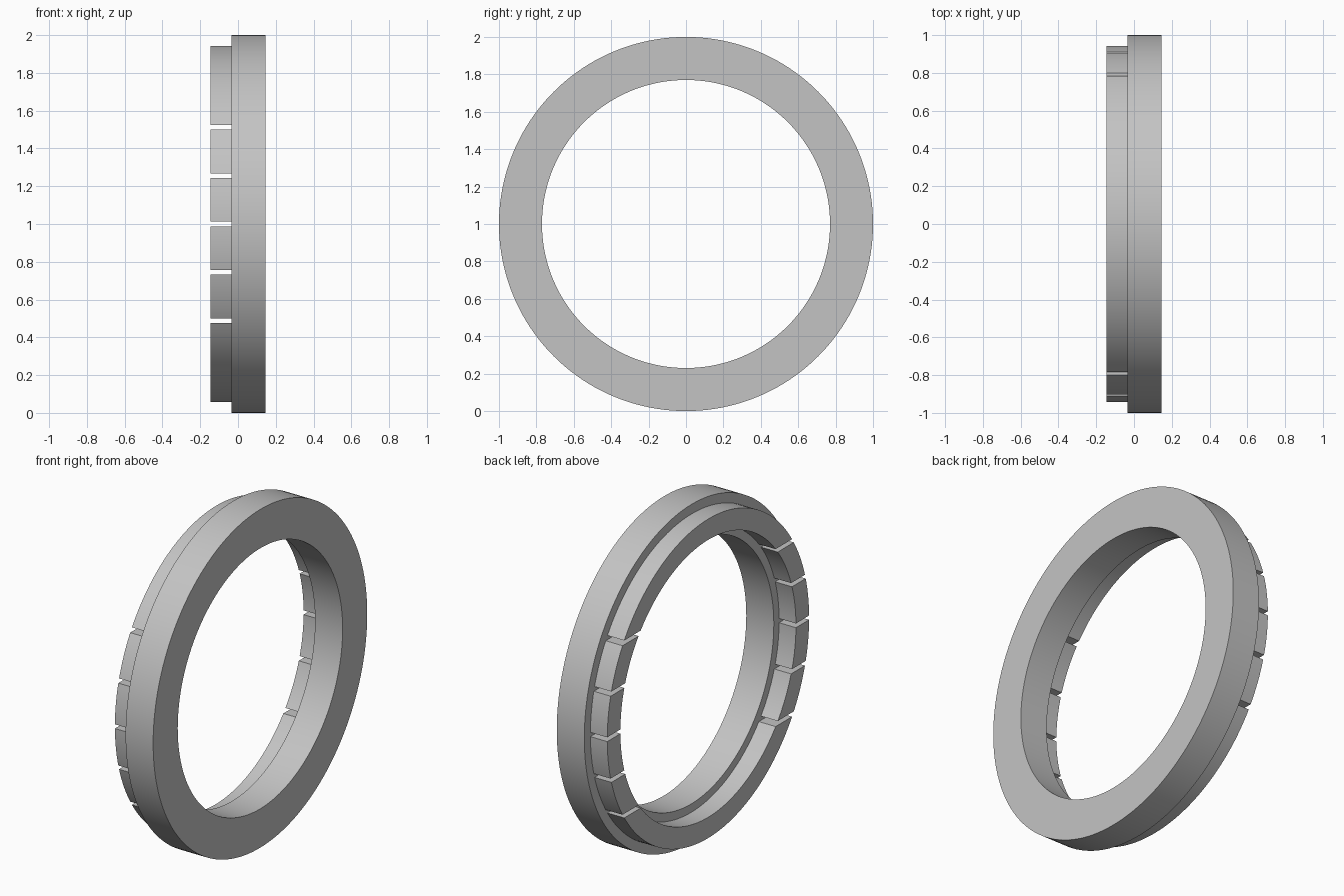
import bpy, bmesh, math
from mathutils import Matrix, Vector

cube = bpy.data.objects.get("Cube")
if cube:
    bpy.data.objects.remove(cube, do_unlink=True)

SEGMENTS = 160
CENTRE_Z = 1.0

grey = bpy.data.materials.new("plain grey")
grey.use_nodes = True
grey.diffuse_color = (0.55, 0.55, 0.55, 1)
grey.node_tree.nodes["Principled BSDF"].inputs["Base Color"].default_value = grey.diffuse_color


def add_object(name, bm):
    bmesh.ops.recalc_face_normals(bm, faces=bm.faces)
    mesh = bpy.data.meshes.new(name)
    bm.to_mesh(mesh)
    bm.free()
    mesh.materials.append(grey)
    obj = bpy.data.objects.new(name, mesh)
    bpy.context.collection.objects.link(obj)
    return obj


def ring(name, x0, x1, inner, outer):
    """Rectangular profile spun around the x axis."""
    bm = bmesh.new()
    corners = [(x0, inner), (x1, inner), (x1, outer), (x0, outer)]
    verts = [bm.verts.new((x, 0, CENTRE_Z + r)) for x, r in corners]
    edges = [bm.edges.new((verts[i], verts[(i + 1) % 4])) for i in range(4)]
    bmesh.ops.spin(bm, geom=verts + edges, cent=(0, 0, CENTRE_Z), axis=(1, 0, 0),
                   angle=math.tau, steps=SEGMENTS, use_merge=True)
    bmesh.ops.remove_doubles(bm, verts=bm.verts, dist=1e-5)
    return add_object(name, bm)


def smooth(obj):
    bpy.ops.object.select_all(action="DESELECT")
    obj.select_set(True)
    bpy.context.view_layer.objects.active = obj
    bpy.ops.object.shade_smooth_by_angle(angle=math.radians(30))


# Wide main ring and the narrower collar beside it
main_ring = ring("main_ring", -0.035, 0.145, 0.77, 1.0)
collar = ring("slotted_collar", -0.145, -0.035, 0.82, 0.943)

# Five level slots running straight through the collar
bm = bmesh.new()
for i in range(-2, 3):
    place = Matrix.Translation((-0.09, 0, CENTRE_Z + i * 0.256))
    bmesh.ops.create_cube(bm, size=1, matrix=place @ Matrix.Diagonal((0.3, 2.4, 0.025, 1)))
cutter = add_object("slot_cutter", bm)
cutter.hide_render = True

slots = collar.modifiers.new("slots", "BOOLEAN")
slots.operation = "DIFFERENCE"
slots.solver = "EXACT"
slots.object = cutter
bpy.context.view_layer.objects.active = collar
bpy.ops.object.modifier_apply(modifier=slots.name)
bpy.data.objects.remove(cutter, do_unlink=True)

for part in (main_ring, collar):
    smooth(part)
